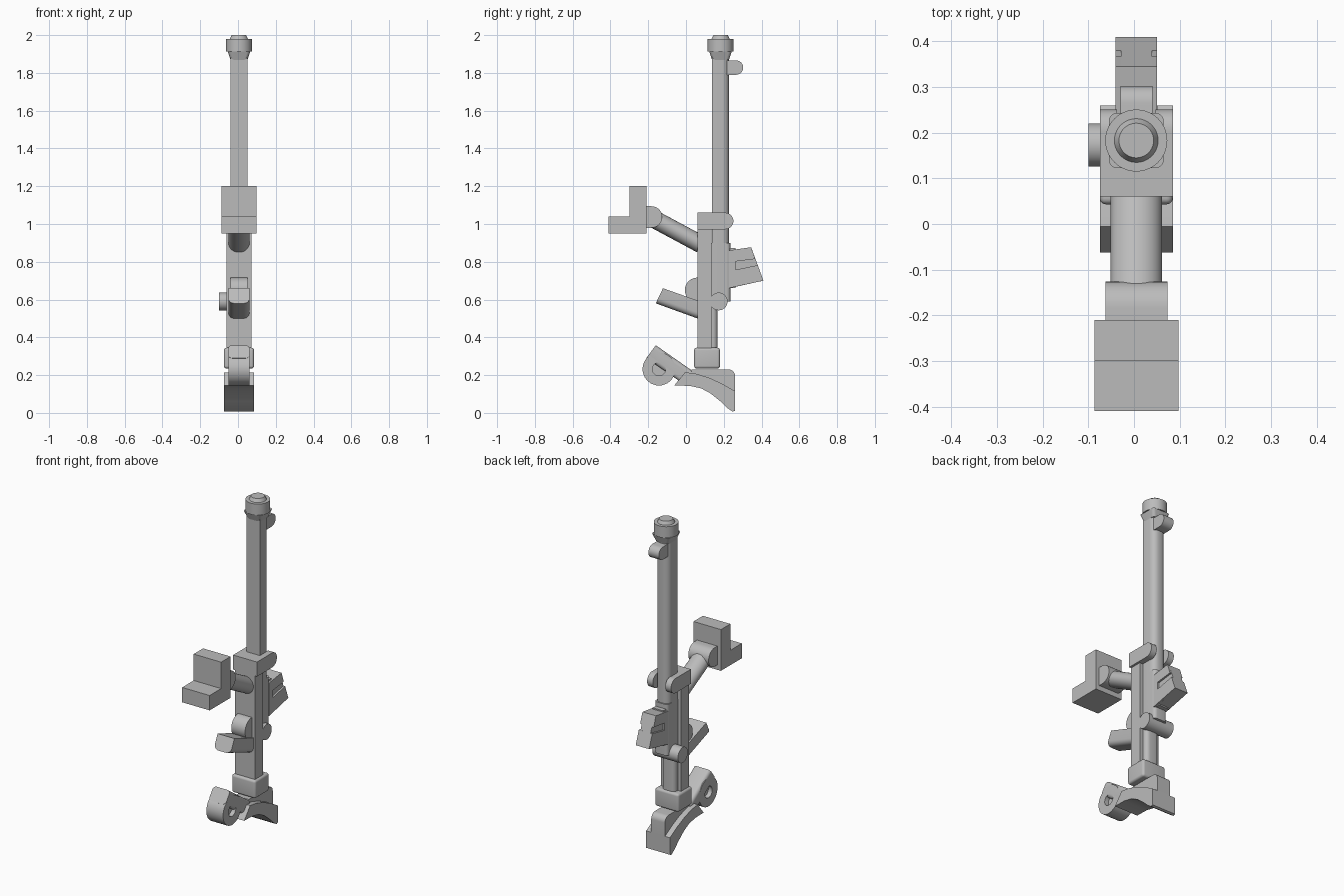
import bpy, bmesh, math
from mathutils import Vector

if "Cube" in bpy.data.objects:
    bpy.data.objects.remove(bpy.data.objects["Cube"], do_unlink=True)

CX = 0.005  # centre plane of the model
GREY = (0.5, 0.5, 0.5, 1)
mat = bpy.data.materials.new("plain grey")
mat.use_nodes = True
mat.diffuse_color = GREY
bsdf = mat.node_tree.nodes["Principled BSDF"]
bsdf.inputs["Base Color"].default_value = GREY


def finish(name, bm, bevel=0, pick=None):
    """Bevel the picked edges, then turn the bmesh into a shaded object."""
    bmesh.ops.recalc_face_normals(bm, faces=bm.faces)
    if bevel:
        edges = [e for e in bm.edges if pick is None or pick(e)]
        bmesh.ops.bevel(bm, geom=edges, offset=bevel, segments=5,
                        profile=0.5, affect='EDGES', clamp_overlap=True)
    me = bpy.data.meshes.new(name)
    bm.to_mesh(me)
    bm.free()
    me.materials.append(mat)
    ob = bpy.data.objects.new(name, me)
    bpy.context.collection.objects.link(ob)
    bpy.ops.object.select_all(action='DESELECT')
    ob.select_set(True)
    bpy.context.view_layer.objects.active = ob
    bpy.ops.object.shade_smooth_by_angle(angle=math.radians(32))
    return ob


def prism(name, points, half, x=CX, bevel=0, pick=None):
    """Extrude a side profile of (y, z) points across x."""
    bm = bmesh.new()
    face = bm.faces.new([bm.verts.new((x - half, y, z)) for y, z in points])
    out = bmesh.ops.extrude_face_region(bm, geom=[face])
    verts = [v for v in out["geom"] if isinstance(v, bmesh.types.BMVert)]
    bmesh.ops.translate(bm, verts=verts, vec=(2 * half, 0, 0))
    return finish(name, bm, bevel, pick)


def box(name, half, y0, y1, z0, z1, x=CX, bevel=0, pick=None):
    pts = [(y0, z0), (y1, z0), (y1, z1), (y0, z1)]
    return prism(name, pts, half, x, bevel, pick)


def arc(y, z, r, a0, a1, n=14):
    angles = [math.radians(a0 + (a1 - a0) * i / n) for i in range(n + 1)]
    return [(y + r * math.cos(a), z + r * math.sin(a)) for a in angles]


def rod(name, a, b, r0, r1=None, flat=1.0):
    """Cylinder or cone between two points; flat squeezes it across x."""
    a, b = Vector(a), Vector(b)
    bm = bmesh.new()
    bmesh.ops.create_cone(bm, cap_ends=True, segments=40, radius1=r0,
                          radius2=r0 if r1 is None else r1, depth=(b - a).length)
    q = (b - a).to_track_quat('Z', 'Y')
    for v in bm.verts:
        v.co = q @ v.co + (a + b) / 2
        v.co.x = CX + (v.co.x - CX) * flat if a.x == b.x else v.co.x
    return finish(name, bm)


def upright(e):
    return abs(e.verts[0].co.z - e.verts[1].co.z) > 0.02


def rear_upright(e):
    return upright(e) and e.verts[0].co.y > 0.16


# Long barrel: flat front, rounded rear corners
box("barrel", 0.045, 0.138, 0.228, 0.6, 1.92, bevel=0.036, pick=rear_upright)

# Flared neck, muzzle collar and tip
bm = bmesh.new()
bmesh.ops.create_cone(bm, cap_ends=True, segments=4, radius1=0.045 * 2 ** 0.5,
                      radius2=0.06 * 2 ** 0.5, depth=0.045)
for v in bm.verts:
    x, y = v.co.x, v.co.y
    s = math.sqrt(0.5)
    v.co = ((x - y) * s + CX, (x + y) * s + 0.183, v.co.z + 1.892)
finish("muzzle_neck", bm, 0.016, upright)
rod("muzzle_collar", (CX, 0.183, 1.912), (CX, 0.183, 1.98), 0.068)
rod("muzzle_tip", (CX, 0.183, 1.98), (CX, 0.183, 2.0), 0.048, 0.038)

# Rear lug near the muzzle
prism("barrel_lug", [(0.2, 1.79)] + arc(0.265, 1.828, 0.038, -90, 90) + [(0.2, 1.866)], 0.035)

# Receiver: front housing, rear block and lower tube
box("front_housing", 0.067, 0.06, 0.135, 0.33, 0.98)
box("rear_block", 0.045, 0.13, 0.235, 0.59, 0.9, bevel=0.02, pick=rear_upright)
box("lower_tube", 0.045, 0.12, 0.167, 0.33, 0.6, bevel=0.025, pick=rear_upright)

# Clamp around the barrel with two rounded ears
box("clamp_block", 0.08, 0.06, 0.205, 0.972, 1.06)
for side, sx in (("left", 1), ("right", -1)):
    ear = [(0.19, 0.972)] + arc(0.207, 1.016, 0.044, -90, 90) + [(0.19, 1.06)]
    prism(side + "_clamp_ear", ear, 0.019, x=CX + sx * 0.061)

# Cross pin with a knob on one side
rod("cross_pin", (-0.1, 0.173, 0.59), (0.072, 0.173, 0.59), 0.047)

# Tilted rear magazine with a groove on each side
prism("magazine_mount", [(0.2, 0.66), (0.262, 0.66), (0.262, 0.873), (0.2, 0.873)], 0.035)
prism("magazine_core", [(0.26, 0.667), (0.41, 0.7), (0.345, 0.877), (0.235, 0.86)], 0.034)
prism("magazine_upper", [(0.225, 0.797), (0.367, 0.815), (0.345, 0.877), (0.225, 0.86)], 0.045)
prism("magazine_lower", [(0.225, 0.66), (0.41, 0.7), (0.38, 0.782), (0.225, 0.75)], 0.045)
prism("magazine_root", [(0.225, 0.66), (0.262, 0.668), (0.262, 0.865), (0.225, 0.86)], 0.045)

# Slanted upper arm, its joint and the L-shaped end block
rod("upper_arm", (CX, -0.19, 1.037), (CX, 0.08, 0.892), 0.047, flat=1.2)
prism("arm_joint", [(-0.22, 0.98)] + arc(-0.183, 1.037, 0.057, -90, 90) + [(-0.22, 1.094)], 0.068)
prism("end_block", [(-0.41, 0.95), (-0.21, 0.95), (-0.21, 1.2), (-0.3, 1.2),
                    (-0.3, 1.04), (-0.41, 1.04)], 0.092)


# Middle handle with rounded underside and round hinge
def handle_underside(e):
    dy = abs(e.verts[0].co.y - e.verts[1].co.y)
    mid = (e.verts[0].co + e.verts[1].co) / 2
    return dy > 0.1 and mid.z + 0.36 * mid.y < 0.56


prism("middle_handle", [(-0.16, 0.58), (0.08, 0.493), (0.08, 0.588), (-0.122, 0.66)],
      0.056, bevel=0.03, pick=handle_underside)
prism("handle_hinge", arc(0.06, 0.65, 0.066, 0, 360, 36)[:-1], 0.046)

# Bottom cap under the receiver
box("bottom_cap", 0.08, 0.043, 0.18, 0.235, 0.345, bevel=0.014)

# Curved foot: wide sole with a narrower arched top
top_edge = [(-0.005, 0.215), (0.05, 0.208), (0.12, 0.187), (0.19, 0.155), (0.26, 0.115)]
sole = [(-0.062, 0.145), (0.02, 0.143), (0.08, 0.13), (0.13, 0.103), (0.18, 0.063),
        (0.22, 0.025), (0.247, 0.007), (0.26, 0.012)]
prism("foot_sole", sole + top_edge[::-1], 0.08)
body = [(-0.005, 0.19), (0.24, 0.11), (0.26, 0.11)] + arc(0.225, 0.195, 0.035, 0, 90, 8)
prism("foot_body", body + [(0.03, 0.23)], 0.046)

# Lower arm with the round wheel at its end
prism("lower_arm", [(-0.21, 0.29), (-0.03, 0.165), (0.03, 0.2), (0.03, 0.225), (-0.16, 0.358)],
      0.056, bevel=0.024, pick=lambda e: abs(e.verts[0].co.x - e.verts[1].co.x) < 0.01
      and (e.verts[0].co.y - e.verts[1].co.y) ** 2 > 0.02)
bm = bmesh.new()
rings = []
for r, x in ((0.035, -0.056), (0.087, -0.056), (0.087, 0.056), (0.035, 0.056)):
    rings.append([bm.verts.new((CX + x, y, z)) for y, z in arc(-0.143, 0.232, r, 0, 360, 36)[:-1]])
for k in range(4):
    p, q = rings[k], rings[(k + 1) % 4]
    for i in range(36):
        j = (i + 1) % 36
        bm.faces.new((p[i], p[j], q[j], q[i]))
finish("wheel", bm)
rod("wheel_hub", (CX - 0.03, -0.143, 0.232), (CX + 0.03, -0.143, 0.232), 0.036)
